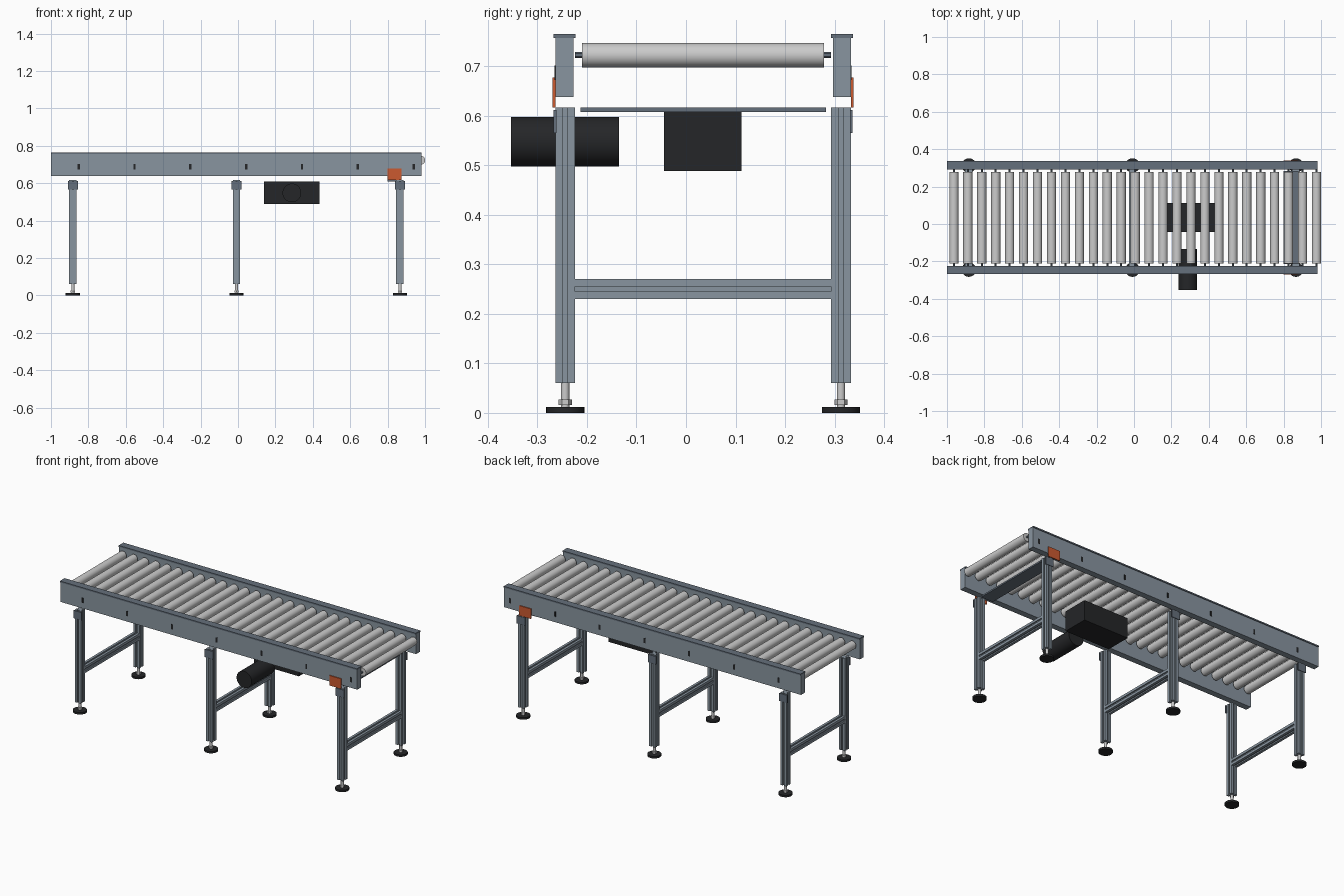
import bpy, bmesh, math
from mathutils import Matrix, Vector

if "Cube" in bpy.data.objects:
    bpy.data.objects.remove(bpy.data.objects["Cube"])

CY = 0.0345                      # conveyor centre line in y (motor sticks out in front)
LEG_Y = 0.2785                   # leg offset from the centre line
LEG_X = (-0.883, -0.008, 0.866)


def material(name, rgb):
    m = bpy.data.materials.new(name)
    m.diffuse_color = (*rgb, 1)
    m.use_nodes = True
    m.node_tree.nodes["Principled BSDF"].inputs["Base Color"].default_value = m.diffuse_color
    return m


STEEL = material("painted_steel", (0.25, 0.30, 0.35))
DARK_STEEL = material("dark_steel", (0.13, 0.16, 0.20))
ZINC = material("zinc", (0.55, 0.55, 0.55))
BLACK = material("black", (0.018, 0.019, 0.021))
ORANGE = material("orange", (0.60, 0.10, 0.03))


def finish(name, bm, mat, smooth=False):
    bmesh.ops.recalc_face_normals(bm, faces=bm.faces)
    me = bpy.data.meshes.new(name)
    bm.to_mesh(me)
    bm.free()
    me.materials.append(mat)
    ob = bpy.data.objects.new(name, me)
    bpy.context.collection.objects.link(ob)
    if smooth:
        bpy.ops.object.select_all(action='DESELECT')
        ob.select_set(True)
        bpy.context.view_layer.objects.active = ob
        bpy.ops.object.shade_smooth_by_angle()
    return ob


def box(name, x, y, z, mat):
    """Box from (min, max) pairs on each axis."""
    bm = bmesh.new()
    size = [b - a for a, b in (x, y, z)]
    mid = [(a + b) / 2 for a, b in (x, y, z)]
    bmesh.ops.create_cube(bm, size=1, matrix=Matrix.Translation(mid) @ Matrix.Diagonal((*size, 1)))
    return finish(name, bm, mat)


def cylinder(name, start, axis, length, r, mat, sides=32):
    bm = bmesh.new()
    mid = Vector(start)
    rot = Matrix()
    if axis == 'Y':
        mid.y += length / 2
        rot = Matrix.Rotation(math.pi / 2, 4, 'X')
    else:
        mid.z += length / 2
    bmesh.ops.create_cone(bm, cap_ends=True, segments=sides, radius1=r, radius2=r,
                          depth=length, matrix=Matrix.Translation(mid) @ rot)
    return finish(name, bm, mat, sides > 8)


def slotted_bar(name, start, axis, length, half=0.02, slot=0.005, depth=0.007):
    """Square extrusion with one groove along each side."""
    side = [(half, -half), (half, -slot), (half - depth, -slot),
            (half - depth, slot), (half, slot)]
    pts = []
    for k in range(4):
        c, s = round(math.cos(k * math.pi / 2)), round(math.sin(k * math.pi / 2))
        pts += [(x * c - y * s, x * s + y * c) for x, y in side]
    bm = bmesh.new()
    face = bm.faces.new([bm.verts.new((x, y, 0)) for x, y in pts])
    ext = bmesh.ops.extrude_face_region(bm, geom=[face])
    new = [v for v in ext["geom"] if isinstance(v, bmesh.types.BMVert)]
    bmesh.ops.translate(bm, verts=new, vec=(0, 0, length))
    rot = Matrix.Rotation(-math.pi / 2, 4, 'X') if axis == 'Y' else Matrix()
    bmesh.ops.transform(bm, matrix=Matrix.Translation(start) @ rot, verts=bm.verts)
    return finish(name, bm, STEEL)


def span(side, a, b):
    """y range from offsets a..b off the centre line, on one side."""
    return tuple(sorted((CY + side * a, CY + side * b)))


for side, label in ((-1, "front"), (1, "back")):
    # side rail, cap and slot inserts
    box(f"{label}_rail", (-1, 0.98), span(side, 0.262, 0.2985), (0.638, 0.757), STEEL)
    box(f"{label}_rail_cap", (-1, 0.98), span(side, 0.258, 0.3025), (0.757, 0.765), DARK_STEEL)
    for i in range(7):
        x = -0.852 + i * 0.2985
        box(f"{label}_rail_slot_{i}", (x - 0.006, x + 0.006), span(side, 0.295, 0.3),
            (0.672, 0.702), BLACK)
    # orange sensor
    box(f"{label}_sensor", (0.798, 0.875), span(side, 0.2985, 0.304), (0.617, 0.677), ORANGE)
    # legs, brackets and levelling feet
    for i, x in enumerate(LEG_X):
        y = CY + side * LEG_Y
        slotted_bar(f"{label}_leg_{i}", (x, y, 0.06), 'Z', 0.557)
        box(f"{label}_leg_bracket_{i}", (x - 0.027, x + 0.027), span(side, 0.2965, 0.302),
            (0.565, 0.612), DARK_STEEL)
        cylinder(f"{label}_foot_pad_{i}", (x, y, 0), 'Z', 0.012, 0.0385, BLACK)
        cylinder(f"{label}_foot_stem_{i}", (x, y, 0.012), 'Z', 0.05, 0.0085, ZINC, 16)
        cylinder(f"{label}_foot_nut_{i}", (x, y, 0.016), 'Z', 0.011, 0.0135, ZINC, 6)

# cross beams between legs
for i, x in enumerate(LEG_X):
    slotted_bar(f"cross_beam_{i}", (x, CY - 0.2585, 0.25), 'Y', 0.517)

# rollers on hexagonal shafts
for i in range(27):
    x = -0.963 + i * (0.9755 + 0.963) / 26
    cylinder(f"roller_{i}", (x, CY - 0.2445, 0.7225), 'Y', 0.489, 0.0245, ZINC)
    cylinder(f"roller_shaft_{i}", (x, CY - 0.2585, 0.7225), 'Y', 0.517, 0.0062, DARK_STEEL, 6)

# cross plate under the rollers, drive box and motor
box("cross_plate", (0.80, 0.88), (CY - 0.248, CY + 0.248), (0.608, 0.617), DARK_STEEL)
box("drive_box", (0.138, 0.437), (-0.044, 0.112), (0.489, 0.61), BLACK)
cylinder("motor", (0.288, -0.353, 0.548), 'Y', 0.218, 0.05, BLACK)
